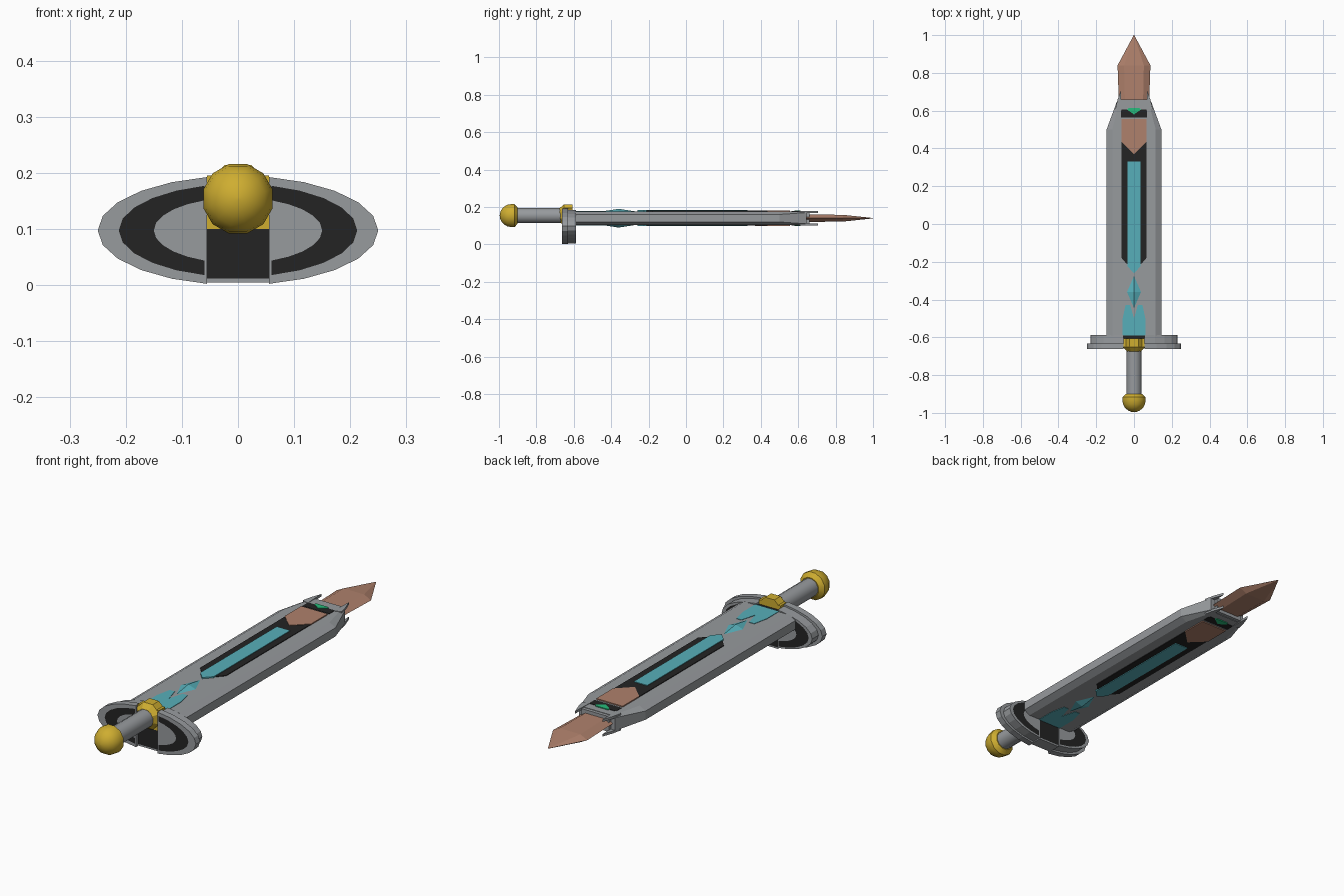
import bpy, bmesh, math
from mathutils import Vector

if "Cube" in bpy.data.objects:
    bpy.data.objects.remove(bpy.data.objects["Cube"])

def mat(name, r, g, b):
    m = bpy.data.materials.new(name)
    m.diffuse_color = (r, g, b, 1)
    m.use_nodes = True
    m.node_tree.nodes["Principled BSDF"].inputs["Base Color"].default_value = m.diffuse_color
    return m

GREY = mat("steel grey", 0.31, 0.325, 0.34)
GOLD = mat("gold", 0.62, 0.42, 0.03)
BLACK = mat("black", 0.017, 0.017, 0.017)
CYAN = mat("cyan", 0.095, 0.43, 0.49)
COPPER = mat("copper", 0.43, 0.22, 0.15)
GREEN = mat("green", 0.02, 0.5, 0.2)
MID = 0.14      # blade centre height
TOP = 0.177     # blade face height

def finish(bm, name, m, smooth=False):
    bmesh.ops.recalc_face_normals(bm, faces=bm.faces)
    me = bpy.data.meshes.new(name)
    bm.to_mesh(me)
    bm.free()
    me.materials.append(m)
    ob = bpy.data.objects.new(name, me)
    bpy.context.collection.objects.link(ob)
    if smooth:
        bpy.context.view_layer.objects.active = ob
        ob.select_set(True)
        bpy.ops.object.shade_smooth_by_angle(angle=math.radians(35))
        ob.select_set(False)
    return ob

def loft(bm, rings):
    """Skin a list of equal-length point rings and cap both ends."""
    vs = [[bm.verts.new(p) for p in r] for r in rings]
    n = len(vs[0])
    for a, b in zip(vs, vs[1:]):
        for i in range(n):
            j = (i + 1) % n
            bm.faces.new((a[i], a[j], b[j], b[i]))
    bm.faces.new(vs[0])
    bm.faces.new(vs[-1])

def plates(name, half, m, t, z=TOP):
    """Thin plate on both blade faces; half = right-hand outline, mirrored in x."""
    pts = half + [(-x, y) for x, y in reversed(half) if x > 0]
    bm = bmesh.new()
    for s in (1, -1):
        loft(bm, [[(x, y, MID + s * (h - MID)) for x, y in pts] for h in (z - 0.003, z + t)])
    return finish(bm, name, m)

def lathe(name, profile, m, n, z, smooth=False):
    """Solid of revolution about a line parallel to y; profile = (y, radius)."""
    bm = bmesh.new()
    loft(bm, [[(r * math.cos((i + .5) * math.tau / n), y, z + r * math.sin((i + .5) * math.tau / n))
               for i in range(n)] for y, r in profile])
    return finish(bm, name, m, smooth)

def box(name, x, y0, y1, z0, z1, m):
    bm = bmesh.new()
    loft(bm, [[(-x, y, z0), (x, y, z0), (x, y, z1), (-x, y, z1)] for y in (y0, y1)])
    return finish(bm, name, m)

# Pommel, grip and collar
dome = [(-0.932 - 0.064 * math.sin(a), 0.064 * math.cos(a))
        for a in [math.radians(d) for d in (0, 20, 40, 60, 76, 88)]]
lathe("pommel", [(-0.90, 0.045), (-0.917, 0.064)] + dome, GOLD, 12, 0.154, True)
lathe("grip", [(-0.91, 0.041), (-0.66, 0.041)], GREY, 12, 0.154, True)
lathe("collar", [(-0.675, 0.04), (-0.652, 0.062), (-0.607, 0.062)], GOLD, 8, 0.157)
box("collar_base", 0.055, -0.65, -0.607, 0.10, 0.195, GOLD)

# Guard: two stepped half ellipses around a dark centre block
def half_ellipse(side, k, inner=0.055):
    rx, rz = 0.25 * k, 0.0975 * k
    a = math.acos(inner / rx)
    return [(side * rx * math.cos(a * i / 5), 0.0975 + rz * math.sin(a * i / 5)) for i in range(-5, 6)]

for side, label in ((-1, "left"), (1, "right")):
    for part, k, y0, y1 in (("rim", 1, -0.662, -0.632), ("step", 0.92, -0.634, -0.587)):
        bm = bmesh.new()
        loft(bm, [[(x, y, z) for x, z in half_ellipse(side, k)] for y in (y0, y1)])
        finish(bm, f"guard_{part}_{label}", GREY)
    # dark inlaid band on front and back faces
    bm = bmesh.new()
    for y in (-0.663, -0.586):
        outer, inner = [[bm.verts.new((x, y, z)) for x, z in half_ellipse(side, k, 0.06)]
                        for k in (0.85, 0.60)]
        for i in range(10):
            bm.faces.new((outer[i], outer[i + 1], inner[i + 1], inner[i]))
    finish(bm, f"guard_inlay_{label}", BLACK)
box("guard_core", 0.055, -0.648, -0.588, 0.012, 0.175, BLACK)
box("guard_core_base", 0.055, -0.648, -0.588, 0.005, 0.012, GREY)

# Blade with bevelled edges, narrowing to the mouth
def section(y, xi, xo, ho):
    h = TOP - MID
    q = [(xi, h), (xo, ho), (xo, -ho), (xi, -h)]
    return [(x, y, MID + z) for x, z in q + [(-x, -z) for x, z in q]]

bm = bmesh.new()
loft(bm, [section(-0.59, 0.115, 0.145, 0.02), section(0.50, 0.115, 0.145, 0.02),
          section(0.645, 0.078, 0.092, 0.03)])
finish(bm, "blade", GREY)

# Prongs at the four corners of the mouth
bm = bmesh.new()
for sx in (1, -1):
    for sz in (1, -1):
        loft(bm, [[(sx * x, y, MID + sz * h) for x, y in ((0.066, 0.60), (0.098, 0.61), (0.088, 0.655), (0.07, 0.705))]
                  for h in (0.028, 0.039)])
finish(bm, "mouth_prongs", GREY)
box("mouth_bar", 0.07, 0.63, 0.66, 0.105, 0.175, GREY)

# Copper tip
def tip_ring(y, x, h):
    return [(x, y, MID), (x * .6, y, MID + h), (-x * .6, y, MID + h),
            (-x, y, MID), (-x * .6, y, MID - h), (x * .6, y, MID - h)]
bm = bmesh.new()
loft(bm, [tip_ring(0.64, 0.08, 0.02), tip_ring(0.84, 0.087, 0.018), tip_ring(1.0, 0.001, 0.001)])
finish(bm, "blade_tip", COPPER)

# Inlays on both faces of the blade
plates("dark_panel", [(0, -0.215), (0.04, -0.21), (0.066, -0.18), (0.066, 0.44), (0, 0.44)], BLACK, 0.003)
plates("light_strip", [(0, -0.26), (0.034, -0.225), (0.034, 0.33), (0, 0.33)], CYAN, 0.006)
plates("copper_inlay", [(0, 0.37), (0.067, 0.435), (0.067, 0.555), (0, 0.555)], COPPER, 0.005)
plates("dark_band", [(0, 0.565), (0.068, 0.565), (0.068, 0.605), (0, 0.605)], BLACK, 0.002)
plates("green_gem", [(0, 0.58), (0.036, 0.605), (0.03, 0.613), (0, 0.613)], GREEN, 0.004)
plates("root_inlay", [(0, -0.50), (0.02, -0.43), (0.045, -0.43), (0.06, -0.50), (0.06, -0.59), (0, -0.59)], CYAN, 0.002)

# Raised faceted diamonds
bm = bmesh.new()
for s in (1, -1):
    base = [bm.verts.new((x, y, MID + s * (TOP - MID))) for x, y in
            ((0, -0.445), (0.037, -0.36), (0, -0.275), (-0.037, -0.36))]
    peak = bm.verts.new((0, -0.36, MID + s * 0.05))
    for i in range(4):
        bm.faces.new((base[i], base[(i + 1) % 4], peak))
    bm.faces.new(base)
finish(bm, "diamond_gems", CYAN)
